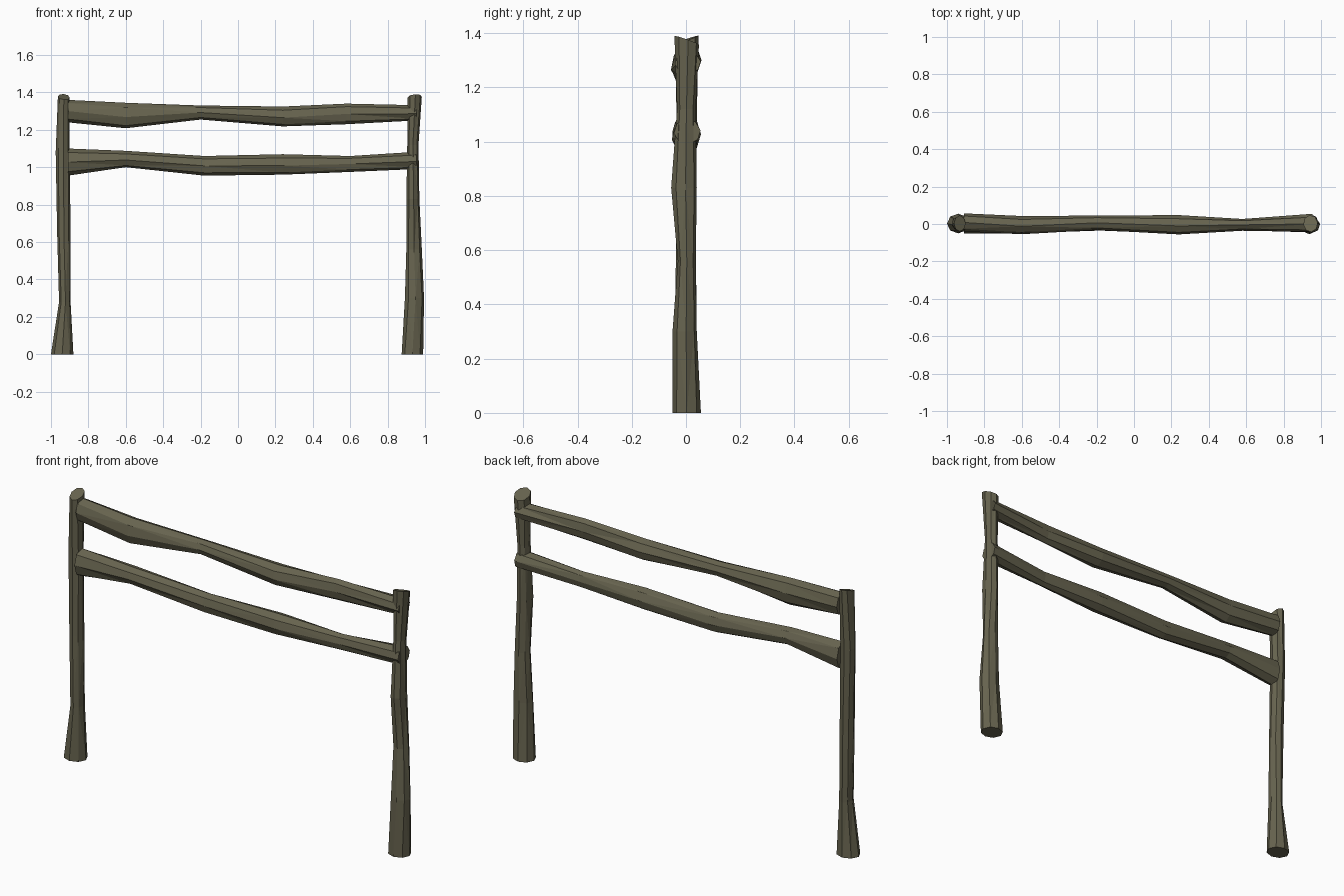
import bpy, bmesh, math

cube = bpy.data.objects.get("Cube")
if cube:
    bpy.data.objects.remove(cube, do_unlink=True)

SIDES = 8

wood = bpy.data.materials.new("weathered_wood")
wood.use_nodes = True
colour = (0.135, 0.126, 0.078, 1)
wood.diffuse_color = colour
wood.node_tree.nodes["Principled BSDF"].inputs["Base Color"].default_value = colour


def log(name, rings, place, twist=0.0, cut=None):
    """Loft a rough log through rings of (along, u_min, u_max, v_min, v_max)."""
    bm = bmesh.new()
    loops = []
    for i, (t, u0, u1, v0, v1) in enumerate(rings):
        loop = []
        for k in range(SIDES):
            a = math.tau * k / SIDES + twist * (i % 2)
            u = (u0 + u1) / 2 + math.cos(a) * (u1 - u0) / 2
            v = (v0 + v1) / 2 + math.sin(a) * (v1 - v0) / 2
            end = cut(u, v) if cut and i == len(rings) - 1 else 0
            loop.append(bm.verts.new(place(t + end, u, v)))
        loops.append(loop)
    for a, b in zip(loops, loops[1:]):
        for k in range(SIDES):
            n = (k + 1) % SIDES
            bm.faces.new((a[k], a[n], b[n], b[k]))
    bm.faces.new(loops[0])
    bm.faces.new(loops[-1])
    bmesh.ops.triangulate(bm, faces=[f for f in bm.faces if len(f.verts) == 4])
    bmesh.ops.recalc_face_normals(bm, faces=bm.faces)
    mesh = bpy.data.meshes.new(name)
    bm.to_mesh(mesh)
    bm.free()
    mesh.materials.append(wood)
    obj = bpy.data.objects.new(name, mesh)
    bpy.context.collection.objects.link(obj)
    return obj


def upright(t, u, v):
    return (u, v, t)


def level(t, u, v):
    return (t, u, v)


# Posts: height, x range, y range; tops sawn at opposite slants
log("left_post", [
    (0, 0.875, 0.99, -0.05, 0.055),
    (0.30, 0.892, 0.995, -0.05, 0.04),
    (0.56, 0.90, 0.983, -0.03, 0.036),
    (0.83, 0.90, 0.97, -0.055, 0.04),
    (1.12, 0.905, 0.965, -0.033, 0.036),
    (1.375, 0.905, 0.983, -0.043, 0.048),
], upright, 0.12, cut=lambda x, y: -0.35 * y + 0.1 * (x - 0.945))

log("right_post", [
    (0, -1.0, -0.88, -0.05, 0.055),
    (0.28, -0.957, -0.895, -0.042, 0.04),
    (0.65, -0.967, -0.895, -0.036, 0.036),
    (1.08, -0.975, -0.90, -0.035, 0.04),
    (1.375, -0.963, -0.90, -0.04, 0.046),
], upright, 0.12, cut=lambda x, y: 0.35 * y - 0.1 * (x + 0.93))

# Rails: position along x, y range, z range
log("top_rail", [
    (-0.91, -0.04, 0.057, 1.24, 1.36),
    (-0.60, -0.055, 0.043, 1.208, 1.345),
    (-0.20, -0.032, 0.045, 1.255, 1.33),
    (0.24, -0.056, 0.048, 1.218, 1.325),
    (0.58, -0.036, 0.027, 1.23, 1.34),
    (0.955, -0.042, 0.055, 1.25, 1.332),
], level, 0.12)

log("lower_rail", [
    (-0.91, -0.05, 0.055, 0.955, 1.10),
    (-0.60, -0.05, 0.04, 1.0, 1.088),
    (-0.18, -0.035, 0.045, 0.955, 1.06),
    (0.24, -0.053, 0.045, 0.96, 1.07),
    (0.60, -0.035, 0.025, 0.975, 1.06),
    (0.955, -0.045, 0.054, 0.99, 1.083),
], level, 0.12)
